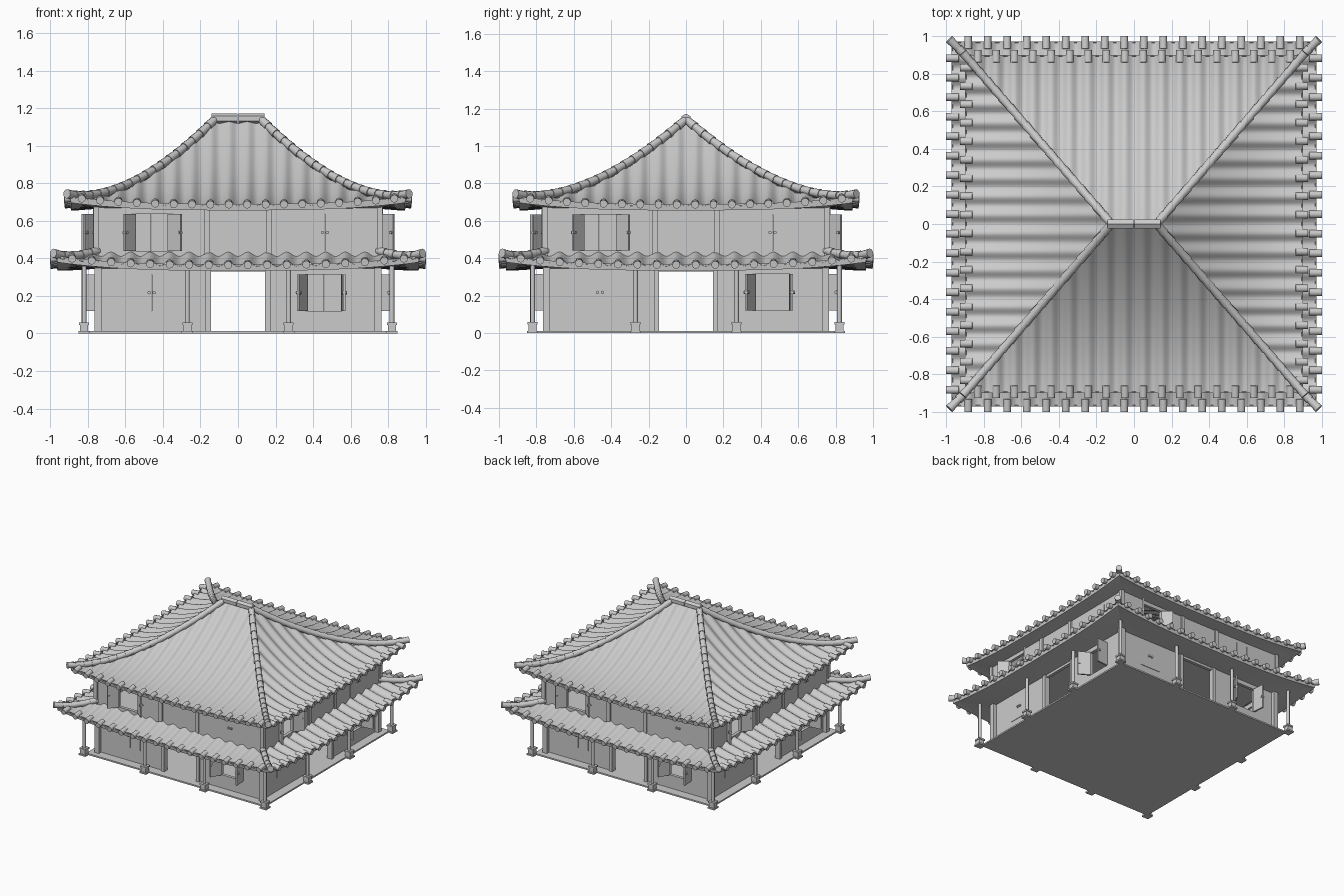
import bpy, bmesh, math
from mathutils import Matrix, Vector

if "Cube" in bpy.data.objects:
    bpy.data.objects.remove(bpy.data.objects["Cube"])

mat = bpy.data.materials.new("plain grey")
mat.use_nodes = True
GREY = (0.6, 0.6, 0.6, 1)
mat.diffuse_color = GREY
mat.node_tree.nodes["Principled BSDF"].inputs["Base Color"].default_value = GREY
TURNS = [Matrix.Rotation(math.radians(90 * i), 4, "Z") for i in range(4)]


def finish(name, bm, smooth=None):
    me = bpy.data.meshes.new(name)
    bm.to_mesh(me)
    bm.free()
    ob = bpy.data.objects.new(name, me)
    bpy.context.collection.objects.link(ob)
    me.materials.append(mat)
    if smooth:
        bpy.ops.object.select_all(action="DESELECT")
        ob.select_set(True)
        bpy.context.view_layer.objects.active = ob
        bpy.ops.object.shade_smooth_by_angle(angle=math.radians(smooth))


def box(bm, x, y, z, m=Matrix()):
    """Box from three (low, high) ranges."""
    c = [(a + b) / 2 for a, b in (x, y, z)]
    s = [b - a for a, b in (x, y, z)]
    bmesh.ops.create_cube(bm, size=1, matrix=m @ Matrix.Translation(c) @ Matrix.Diagonal((*s, 1)))


def rod(bm, a, b, r1, r2=None, sides=10, m=Matrix()):
    """Cylinder or cone between two points."""
    a, b = Vector(a), Vector(b)
    rot = (b - a).to_track_quat("Z", "Y").to_matrix().to_4x4()
    bmesh.ops.create_cone(bm, cap_ends=True, segments=sides, radius1=r1,
                          radius2=r1 if r2 is None else r2, depth=(b - a).length,
                          matrix=m @ Matrix.Translation((a + b) / 2) @ rot)


def grid_faces(bm, rows):
    for r0, r1 in zip(rows, rows[1:]):
        for i in range(len(r0) - 1):
            q = (r0[i], r0[i + 1], r1[i + 1], r1[i])
            if len({tuple(round(c, 5) for c in v.co) for v in q}) > 3:
                bm.faces.new(q)
    bmesh.ops.remove_doubles(bm, verts=bm.verts, dist=1e-5)


# Curved hipped roofs with tile ribs
def roof(name, starts, W, eave, rise, power, lift, pitch, soffit, hip_count, tip):
    def height(x, t):
        return eave + rise * max(1 - t, 0) ** power + lift * (abs(x) / W) ** 3 * t ** 2

    tiles, ends, under, hips = (bmesh.new() for _ in range(4))
    n = 18 * 8
    xs = [-W + 2 * W * i / n for i in range(n + 1)]
    for k, m in enumerate(TURNS):
        w0, d0 = starts[k % 2]
        part = bmesh.new()
        rows = []
        for r in range(15):
            row = []
            for x in xs:
                h = max(0, (abs(x) - w0) / (W - w0))
                t = h + (1 - h) * r / 14
                wave = -0.012 * math.cos(2 * math.pi * x / pitch)
                row.append(part.verts.new(m @ Vector((x, -(d0 + t * (W - d0)), height(x, t) + wave))))
            rows.append(row)
        grid_faces(part, rows[::-1])
        me = bpy.data.meshes.new("tmp")
        part.to_mesh(me)
        tiles.from_mesh(me)
        bpy.data.meshes.remove(me)
        part.free()
        # Round tile ends along the eave
        for i in range(18):
            x = (i - 8.5) * pitch
            z = height(x, 1)
            rod(ends, (x, -W + 0.04, z + 0.004), (x, -tip, z - 0.004), 0.021, m=m)
        # Eave board and sloping underside
        rows = [[], [], [], []]
        for i in range(33):
            s = i / 16 - 1
            z = height(s * W, 1)
            ring = ((W - 0.005, z), (W - 0.01, z - 0.034), (W - 0.05, z - 0.034), (0.74, soffit))
            for row, (d, zz) in zip(rows, ring):
                row.append(under.verts.new(m @ Vector((s * d, -d, zz))))
        for r0, r1 in zip(rows, rows[1:]):
            for i in range(32):
                under.faces.new((r0[i], r1[i], r1[i + 1], r0[i + 1]))
        # Overlapping ridge tiles on each hip
        w1, d1 = starts[0]
        sx = 1 if k < 2 else -1
        sy = 1 if k % 2 else -1

        def hip(t):
            x = w1 + t * (W + 0.012 - w1)
            return Vector((sx * x, sy * (d1 + t * (W + 0.012 - d1)),
                           height(min(t * (W - w1) + w1, W), min(t, 1)) + 0.014))
        for i in range(hip_count):
            rod(hips, hip((i + 1) / hip_count), hip((i - 0.1) / hip_count), 0.025, 0.02)
    bmesh.ops.recalc_face_normals(under, faces=under.faces)
    finish(name + "_tiles", tiles, 60)
    finish(name + "_tile_ends", ends, 40)
    finish(name + "_underside", under, 30)
    finish(name + "_hip_ridges", hips, 40)


roof("upper_roof", [(0.12, 0), (0, 0.12)], 0.9, 0.69, 0.44, 1.8, 0.04, 0.098, 0.665, 19, 0.925)
roof("lower_roof", [(0.74, 0.74)] * 2, 0.972, 0.368, 0.06, 1.2, 0.045, 0.104, 0.345, 5, 1.0)

# Top ridge
bm = bmesh.new()
for s in (-1, 1):
    rod(bm, (s * 0.002, 0, 1.146), (s * 0.14, 0, 1.146), 0.027, sides=6)
finish("top_ridge", bm)

# Floors
bm = bmesh.new()
box(bm, (-0.81, 0.81), (-0.81, 0.81), (0, 0.012))
finish("ground_floor", bm)
bm = bmesh.new()
box(bm, (-0.74, 0.74), (-0.74, 0.74), (0.385, 0.4))
finish("upper_floor", bm)


# Walls made of strips around their openings
def wall(bm, m, d, z0, z1, holes):
    y = (-d, -d + 0.025)
    x = -d
    for a, b, lo, hi in sorted(holes):
        box(bm, (x, a), y, (z0, z1), m)
        if lo > z0:
            box(bm, (a, b), y, (z0, lo), m)
        if hi < z1:
            box(bm, (a, b), y, (hi, z1), m)
        x = b
    box(bm, (x, d), y, (z0, z1), m)


def shutter(bm, m, d, hinge, side, z, angle, width):
    """One leaf; side +1 reaches towards +x when closed, angle opens it outwards."""
    swing = Matrix.Rotation(math.radians(-side * angle), 4, "Z")
    leaf = m @ Matrix.Translation((hinge, -d, 0)) @ swing
    box(bm, tuple(sorted((0, side * width))), (-0.004, 0.008), z, leaf)
    tip = side * (width - 0.012)
    mid = sum(z) / 2
    rod(bm, (tip, -0.014, mid), (tip, 0.014, mid), 0.009, m=leaf)


LOW, HIGH = 0.735, 0.76
lower, upper, posts, shutters = (bmesh.new() for _ in range(4))
WIN_L, WIN_R = (-0.55, -0.37), (0.366, 0.56)
ZL, ZU = (0.12, 0.315), (0.44, 0.635)
for m in TURNS:
    wall(lower, m, LOW, 0.012, 0.35, [(*WIN_L, *ZL), (-0.145, 0.145, 0.012, 0.33), (*WIN_R, *ZL)])
    wall(upper, m, HIGH, 0.4, 0.675, [(*WIN_L, *ZU), (*WIN_R, *ZU)])
    # Corner, door and storey posts
    box(posts, (0.727, 0.765), (-0.765, -0.727), (0.01, 0.35), m)
    box(posts, (0.74, 0.77), (-0.77, -0.74), (0.4, 0.675), m)
    for s in (-1, 1):
        box(posts, tuple(sorted((s * 0.145, s * 0.172))), (-0.75, -0.705), (0.01, 0.35), m)
        box(posts, tuple(sorted((s * 0.15, s * 0.18))), (-0.772, -0.74), (0.4, 0.675), m)
    # Shutters: closed lower left and upper right, open on the other two
    for d, win, z, a_left, a_right in ((LOW, WIN_L, ZL, 0, 0), (HIGH, WIN_R, ZU, 0, 0),
                                       (HIGH, WIN_L, ZU, 130, 140), (LOW, WIN_R, ZL, 120, 95)):
        w = (win[1] - win[0]) / 2 - 0.001
        shutter(shutters, m, d, win[0], 1, z, a_left, w)
        shutter(shutters, m, d, win[1], -1, z, a_right, w)
finish("lower_walls", lower)
finish("upper_walls", upper)
finish("wall_posts", posts)
finish("window_shutters", shutters)

# Veranda columns on stone feet
bm, feet = bmesh.new(), bmesh.new()
for m in TURNS:
    for x in (-0.82, -0.27, 0.27):
        rod(bm, (x, -0.82, 0.05), (x, -0.82, 0.36), 0.013, m=m)
        box(feet, (x - 0.03, x + 0.03), (-0.85, -0.79), (0, 0.012), m)
        box(feet, (x - 0.022, x + 0.022), (-0.842, -0.798), (0.01, 0.05), m)
        box(feet, (x - 0.027, x + 0.027), (-0.847, -0.793), (0.045, 0.058), m)
finish("veranda_columns", bm, 40)
finish("column_feet", feet)
